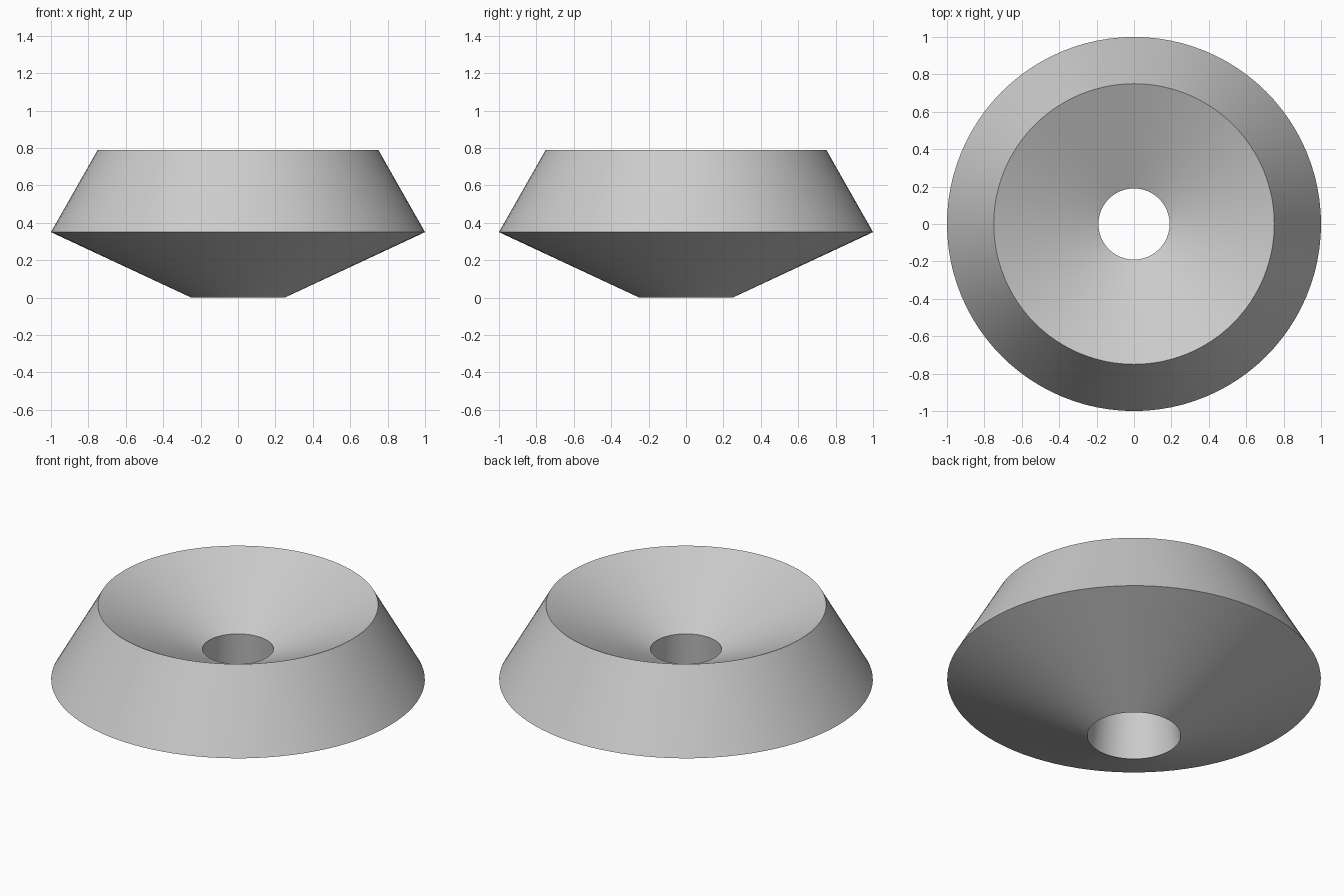
import bpy
import bmesh
import math

SEGMENTS = 96

# Remove the default cube
cube = bpy.data.objects.get("Cube")
if cube:
    bpy.data.objects.remove(cube, do_unlink=True)

# Plain grey material
grey = bpy.data.materials.new("light_grey")
grey.use_nodes = True
colour = (0.6, 0.6, 0.6, 1)
grey.diffuse_color = colour
grey.node_tree.nodes["Principled BSDF"].inputs["Base Color"].default_value = colour

# Closed cross-section (radius, height): bottom rim, widest edge, top rim, throat
profile = [(0.25, 0), (1, 0.35), (0.75, 0.79), (0.19, 0.53)]

# Revolve the section into a dished ring with a tapered bore
bm = bmesh.new()
rings = []
for radius, height in profile:
    ring = []
    for i in range(SEGMENTS):
        a = math.tau * i / SEGMENTS
        ring.append(bm.verts.new((radius * math.cos(a), radius * math.sin(a), height)))
    rings.append(ring)
for k, low in enumerate(rings):
    high = rings[(k + 1) % len(rings)]
    for i in range(SEGMENTS):
        j = (i + 1) % SEGMENTS
        bm.faces.new((low[i], low[j], high[j], high[i]))
bmesh.ops.recalc_face_normals(bm, faces=bm.faces)

mesh = bpy.data.meshes.new("dished_ring")
bm.to_mesh(mesh)
bm.free()
mesh.materials.append(grey)
ring_object = bpy.data.objects.new("dished_ring", mesh)
bpy.context.collection.objects.link(ring_object)

# Smooth round surfaces with crisp rims
bpy.ops.object.select_all(action="DESELECT")
ring_object.select_set(True)
bpy.context.view_layer.objects.active = ring_object
bpy.ops.object.shade_smooth_by_angle(angle=math.radians(30))
